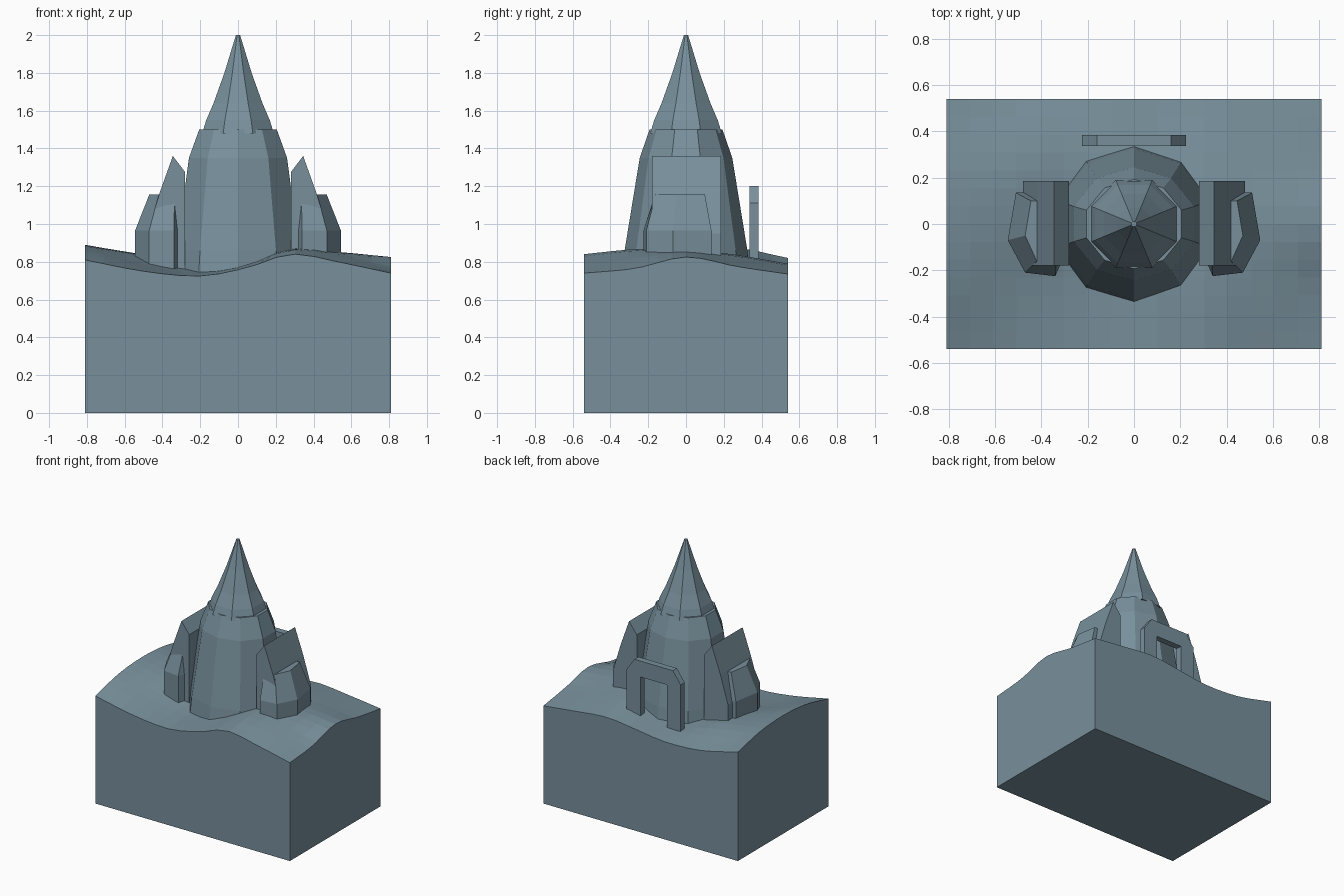
import bpy, bmesh, math

if "Cube" in bpy.data.objects:
    bpy.data.objects.remove(bpy.data.objects["Cube"])

stone = bpy.data.materials.new("blue_grey_stone")
stone.diffuse_color = (0.188, 0.279, 0.332, 1)
stone.use_nodes = True
stone.node_tree.nodes["Principled BSDF"].inputs["Base Color"].default_value = stone.diffuse_color


def finish(name, bm):
    bmesh.ops.recalc_face_normals(bm, faces=bm.faces)
    me = bpy.data.meshes.new(name)
    bm.to_mesh(me)
    bm.free()
    ob = bpy.data.objects.new(name, me)
    me.materials.append(stone)
    bpy.context.collection.objects.link(ob)
    return ob


def loft(name, rings):
    """Skin a stack of equal-length point rings and cap both ends."""
    bm = bmesh.new()
    vs = [[bm.verts.new(p) for p in r] for r in rings]
    n = len(vs[0])
    for a, b in zip(vs, vs[1:]):
        for i in range(n):
            j = (i + 1) % n
            bm.faces.new((a[i], a[j], b[j], b[i]))
    bm.faces.new(vs[0][::-1])
    bm.faces.new(vs[-1])
    return finish(name, bm)


def extrude_y(name, profile, y0, y1):
    """Extrude an x/z profile between two y positions."""
    return loft(name, [[(x, y, z) for x, z in profile] for y in (y0, y1)])


def polygon(n, rx, ry, z, turn):
    return [(rx * math.cos(turn + 2 * math.pi * i / n),
             ry * math.sin(turn + 2 * math.pi * i / n), z) for i in range(n)]


# Rolling ground: a coarse height grid smoothed by spline interpolation
XS = [-.81, -.5, -.2, .05, .28, .55, .81]
YS = [-.54, -.27, 0, .27, .54]
HEIGHTS = [
    [.81, .75, .725, .77, .84, .795, .74],
    [.87, .785, .745, .785, .865, .83, .765],
    [.89, .83, .775, .80, .865, .85, .825],
    [.875, .83, .77, .785, .835, .81, .775],
    [.82, .75, .735, .765, .79, .765, .735],
]


def spline(ks, vals, t):
    n = len(ks)
    slope = [(vals[min(i + 1, n - 1)] - vals[max(i - 1, 0)]) /
             (ks[min(i + 1, n - 1)] - ks[max(i - 1, 0)]) for i in range(n)]
    i = 0
    while i < n - 2 and t > ks[i + 1]:
        i += 1
    h = ks[i + 1] - ks[i]
    u = (t - ks[i]) / h
    return ((2*u**3 - 3*u*u + 1) * vals[i] + (u**3 - 2*u*u + u) * h * slope[i]
            + (3*u*u - 2*u**3) * vals[i + 1] + (u**3 - u*u) * h * slope[i + 1])


def ground_height(x, y):
    return spline(YS, [spline(XS, row, x) for row in HEIGHTS], y)


# Ground block
NX, NY = 16, 14
bm = bmesh.new()
top = []
for j in range(NY + 1):
    y = -.54 + 1.08 * j / NY
    top.append([bm.verts.new((x, y, ground_height(x, y)))
                for x in (-.81 + 1.62 * i / NX for i in range(NX + 1))])
for j in range(NY):
    for i in range(NX):
        bm.faces.new((top[j][i], top[j][i+1], top[j+1][i+1], top[j+1][i]))
sides = [top[0], [r[-1] for r in top], top[-1][::-1], [r[0] for r in top][::-1]]
base = [bm.verts.new((s[0].co.x, s[0].co.y, 0)) for s in sides]
for k, s in enumerate(sides):
    bm.faces.new([base[k], base[(k + 1) % 4]] + s[::-1])
bm.faces.new(base[::-1])
finish("ground_block", bm)

# Ten-sided tower body
loft("tower_body", [polygon(10, rx, ry, z, math.pi / 2) for rx, ry, z in
                    [(.355, .34, .72), (.342, .325, .86), (.273, .245, 1.35), (.216, .193, 1.5)]])

# Eight-sided flared spire
loft("spire", [polygon(8, r, r, z, math.pi / 8) for r, z in
               [(.205, 1.48), (.182, 1.55), (.14, 1.64), (.078, 1.8), (.012, 2.0)]])

# Side wings with peaked roofs, and tapered bastions around them
WING = [(.28, .74), (.28, 1.275), (.345, 1.36), (.415, 1.165), (.48, .95), (.48, .74)]
LOW = [(.285, -.1), (.34, -.225), (.47, -.21), (.545, -.07), (.51, .135), (.33, .135)]
HIGH = [(.305, -.09), (.335, -.165), (.42, -.16), (.47, -.05), (.445, .1), (.33, .1)]
for side, s in (("left", -1), ("right", 1)):
    extrude_y(side + "_wing", [(s * x, z) for x, z in WING], -.18, .185)
    loft(side + "_bastion", [[(s * x, y, z) for x, y in ring] for ring, z in
                             ((LOW, .74), (LOW, .965), (HIGH, 1.155))])

# Free-standing gate behind the tower
half = [(.11, 1.08), (.11, .72), (.225, .72), (.225, 1.11), (.16, 1.2)]
extrude_y("rear_gate", half + [(-x, z) for x, z in half[::-1]], .337, .385)
